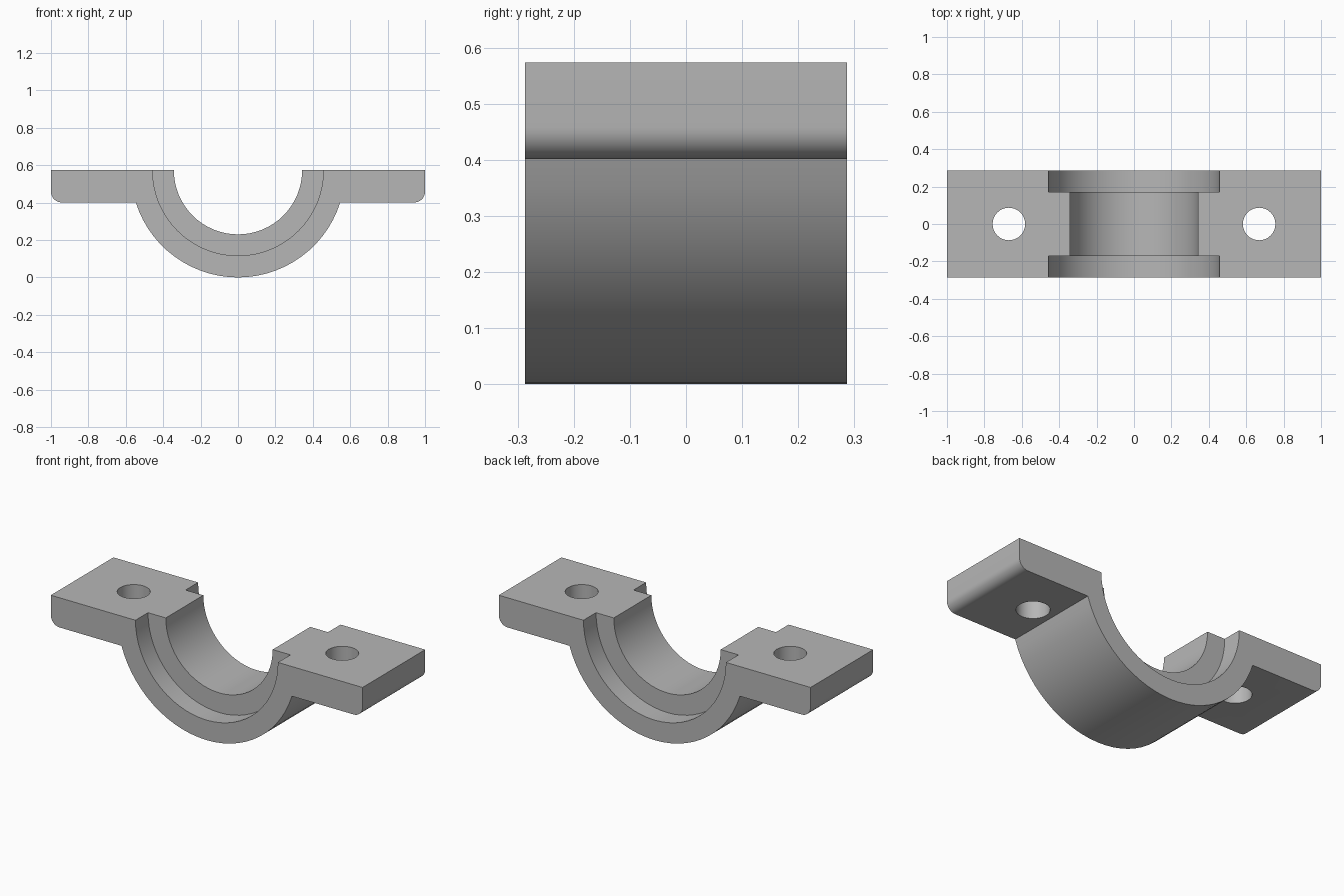
import bpy
import bmesh
from math import sin, cos, pi, asin, radians
from mathutils import Matrix

cube = bpy.data.objects.get("Cube")
if cube:
    bpy.data.objects.remove(cube, do_unlink=True)

TOP = 0.573          # split plane, also the outer radius
BORE = 0.343
RECESS = 0.457
HALF_DEPTH = 0.287
STEP = 0.172         # half depth of the inner bearing land, also ear thickness
FILLET = 0.057
HOLE_X, HOLE_R = 0.669, 0.087

grey = bpy.data.materials.new("grey_metal")
grey.diffuse_color = (0.47, 0.47, 0.47, 1)
grey.use_nodes = True
grey.node_tree.nodes["Principled BSDF"].inputs["Base Color"].default_value = (0.47, 0.47, 0.47, 1)


def arc(cx, cz, r, start, end, steps):
    angles = [start + (end - start) * i / steps for i in range(steps + 1)]
    return [(cx + r * cos(a), cz + r * sin(a)) for a in angles]


def link(name, bm):
    bmesh.ops.recalc_face_normals(bm, faces=bm.faces)
    mesh = bpy.data.meshes.new(name)
    bm.to_mesh(mesh)
    bm.free()
    mesh.materials.append(grey)
    obj = bpy.data.objects.new(name, mesh)
    bpy.context.collection.objects.link(obj)
    return obj


def extrude_profile(name, points, y0, y1):
    bm = bmesh.new()
    face = bm.faces.new([bm.verts.new((x, y0, z)) for x, z in points])
    out = bmesh.ops.extrude_face_region(bm, geom=[face])
    verts = [v for v in out["geom"] if isinstance(v, bmesh.types.BMVert)]
    bmesh.ops.translate(bm, verts=verts, vec=(0, y1 - y0, 0))
    return link(name, bm)


def hole_cutter(name, x):
    bm = bmesh.new()
    bmesh.ops.create_cone(bm, cap_ends=True, segments=32, radius1=HOLE_R, radius2=HOLE_R,
                          depth=1, matrix=Matrix.Translation((x, 0, TOP)))
    return link(name, bm)


# Half-ring saddle with two ears, bottom ear corners rounded
join = asin(STEP / TOP)
ear_low = TOP - STEP
profile = [(-1, TOP)]
profile += arc(-1 + FILLET, ear_low + FILLET, FILLET, pi, 1.5 * pi, 8)
profile += arc(0, TOP, TOP, pi + join, 2 * pi - join, 28)
profile += arc(1 - FILLET, ear_low + FILLET, FILLET, 1.5 * pi, 2 * pi, 8)
profile += [(1, TOP)]
profile += arc(0, TOP, BORE, 2 * pi, pi, 32)
body = extrude_profile("bearing_saddle", profile, -HALF_DEPTH, HALF_DEPTH)

# Recesses at both ends of the bore, and bolt holes
recess = arc(0, TOP, RECESS, pi, 2 * pi, 32) + [(RECESS, 1), (-RECESS, 1)]
cutters = []
for side, label in ((-1, "right"), (1, "left")):
    cutters.append(hole_cutter(label + "_hole_cutter", side * HOLE_X))
for side, label in ((-1, "front"), (1, "back")):
    cutters.append(extrude_profile(label + "_recess_cutter", recess, side * STEP, side * 0.5))
for cutter in cutters:
    cutter.hide_render = True
    mod = body.modifiers.new(cutter.name, "BOOLEAN")
    mod.operation = "DIFFERENCE"
    mod.solver = "EXACT"
    mod.object = cutter

# Bake the cuts, then remove the cutters
depsgraph = bpy.context.evaluated_depsgraph_get()
result = bpy.data.meshes.new_from_object(body.evaluated_get(depsgraph))
body.modifiers.clear()
body.data = result
for cutter in cutters:
    bpy.data.objects.remove(cutter, do_unlink=True)

# Smooth curves, sharp edges
for obj in bpy.context.selected_objects:
    obj.select_set(False)
body.select_set(True)
bpy.context.view_layer.objects.active = body
bpy.ops.object.shade_smooth_by_angle(angle=radians(30))
